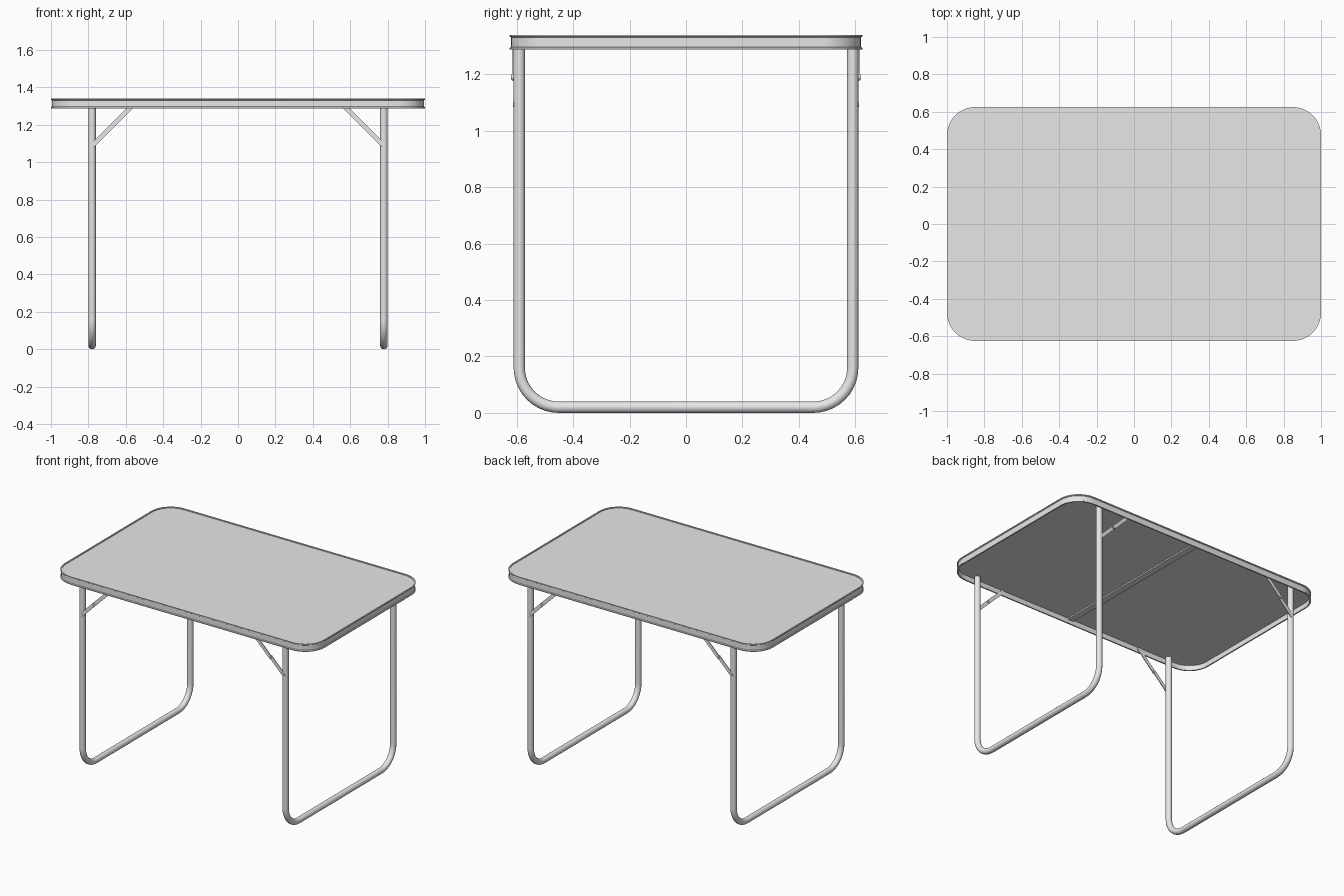
import bpy, bmesh, math
from mathutils import Vector, Matrix

cube = bpy.data.objects.get("Cube")
if cube:
    bpy.data.objects.remove(cube, do_unlink=True)

HALF_X, HALF_Y, CORNER = 1.0, 0.625, 0.15
LEG_X, LEG_Y, TUBE, BEND = 0.78, 0.591, 0.02, 0.14
SIDES = (("left", 1), ("right", -1))
ENDS = (("front", -1), ("back", 1))

grey = bpy.data.materials.new("light_grey")
grey.use_nodes = True
grey.diffuse_color = (0.8, 0.8, 0.8, 1)
grey.node_tree.nodes["Principled BSDF"].inputs["Base Color"].default_value = (0.8, 0.8, 0.8, 1)


def finish(name, bm, angle=35):
    bmesh.ops.recalc_face_normals(bm, faces=bm.faces)
    mesh = bpy.data.meshes.new(name)
    bm.to_mesh(mesh)
    bm.free()
    mesh.materials.append(grey)
    obj = bpy.data.objects.new(name, mesh)
    bpy.context.collection.objects.link(obj)
    bpy.ops.object.select_all(action="DESELECT")
    obj.select_set(True)
    bpy.context.view_layer.objects.active = obj
    bpy.ops.object.shade_smooth_by_angle(angle=math.radians(angle))
    return obj


def outline(inset, z, steps=10):
    """Rounded rectangle, moved inward by inset."""
    r = CORNER - inset
    points = []
    for quarter, (sx, sy) in enumerate(((1, 1), (-1, 1), (-1, -1), (1, -1))):
        for i in range(steps + 1):
            a = math.pi / 2 * (quarter + i / steps)
            points.append((sx * (HALF_X - CORNER) + r * math.cos(a),
                           sy * (HALF_Y - CORNER) + r * math.sin(a), z))
    return points


def bridge(bm, a, b):
    n = len(a)
    for i in range(n):
        j = (i + 1) % n
        bm.faces.new((a[i], a[j], b[j], b[i]))


# Thin board set inside the rim
bm = bmesh.new()
low, high = ([bm.verts.new(p) for p in outline(0.008, z)] for z in (1.322, 1.334))
bm.faces.new(low)
bm.faces.new(high)
bridge(bm, low, high)
finish("tabletop_board", bm)

# Metal rim with a raised bead along its top and bottom edges
profile = ((0, 1.34), (0, 1.334), (0.005, 1.331), (0.005, 1.297),
           (0, 1.294), (0, 1.288), (0.009, 1.288), (0.009, 1.34))
bm = bmesh.new()
rings = [[bm.verts.new(p) for p in outline(*point)] for point in profile]
for k, ring in enumerate(rings):
    bridge(bm, ring, rings[(k + 1) % len(rings)])
finish("tabletop_rim", bm)

# Shallow strip across the middle of the underside
bm = bmesh.new()
bmesh.ops.create_cube(bm, size=1, matrix=Matrix.Translation((0, 0, 1.318))
                      @ Matrix.Diagonal((0.045, 1.23, 0.01, 1)))
finish("centre_strip", bm)


def leg_path():
    points = [Vector((0, -LEG_Y, 1.323))]
    for side, start in ((-1, math.pi), (1, 1.5 * math.pi)):
        for i in range(11):
            a = start + math.pi / 2 * i / 10
            points.append(Vector((0, side * (LEG_Y - BEND) + BEND * math.cos(a),
                                  TUBE + BEND + BEND * math.sin(a))))
    points.append(Vector((0, LEG_Y, 1.323)))
    return points


def leg_frame(name, x, sides=20):
    """Round tube swept along the U-shaped path."""
    path = leg_path()
    bm = bmesh.new()
    rings = []
    for i, p in enumerate(path):
        along = (path[min(i + 1, len(path) - 1)] - path[max(i - 1, 0)]).normalized()
        if i in (0, 1, len(path) - 2, len(path) - 1):
            along = Vector((0, 0, -1 if i < 2 else 1))
        across = Vector((1, 0, 0))
        normal = along.cross(across)
        ring = []
        for k in range(sides):
            a = 2 * math.pi * k / sides
            ring.append(bm.verts.new(p + Vector((x, 0, 0))
                                     + TUBE * (math.cos(a) * across + math.sin(a) * normal)))
        rings.append(ring)
    for a, b in zip(rings, rings[1:]):
        bridge(bm, a, b)
    bm.faces.new(rings[0])
    bm.faces.new(rings[-1])
    finish(name, bm)


def link(name, start, end, y_in, y_out, width=0.024, steps=6):
    """Flat bar with round ends, lying in the x-z plane."""
    a, b = Vector(start), Vector(end)
    heading = math.atan2(b.y - a.y, b.x - a.x)
    points = []
    for centre, turn in ((b, -math.pi / 2), (a, math.pi / 2)):
        for i in range(steps + 1):
            t = heading + turn + math.pi * i / steps
            points.append(centre + width / 2 * Vector((math.cos(t), math.sin(t))))
    bm = bmesh.new()
    inner, outer = ([bm.verts.new((p.x, y, p.y)) for p in points] for y in (y_in, y_out))
    bm.faces.new(inner)
    bm.faces.new(outer)
    bridge(bm, inner, outer)
    finish(name, bm)


def rivet(name, x, y, z, depth):
    bm = bmesh.new()
    bmesh.ops.create_cone(bm, cap_ends=True, segments=12, radius1=0.009, radius2=0.009,
                          depth=depth, matrix=Matrix.Translation((x, y, z))
                          @ Matrix.Rotation(math.pi / 2, 4, "X"))
    finish(name, bm)


# Leg frames and their folding braces
for side, sx in SIDES:
    leg_frame(side + "_leg_frame", sx * LEG_X)
    foot, joint, head = (sx * 0.775, 1.093), (sx * 0.678, 1.19), (sx * 0.556, 1.312)
    for end, sy in ENDS:
        tag = f"{side}_{end}_"
        link(tag + "lower_brace", foot, joint, sy * 0.606, sy * 0.611)
        link(tag + "upper_brace", joint, head, sy * 0.611, sy * 0.616)
        rivet(tag + "joint_rivet", joint[0], sy * 0.611, joint[1], 0.018)
        rivet(tag + "leg_rivet", foot[0], sy * 0.606, foot[1], 0.014)
